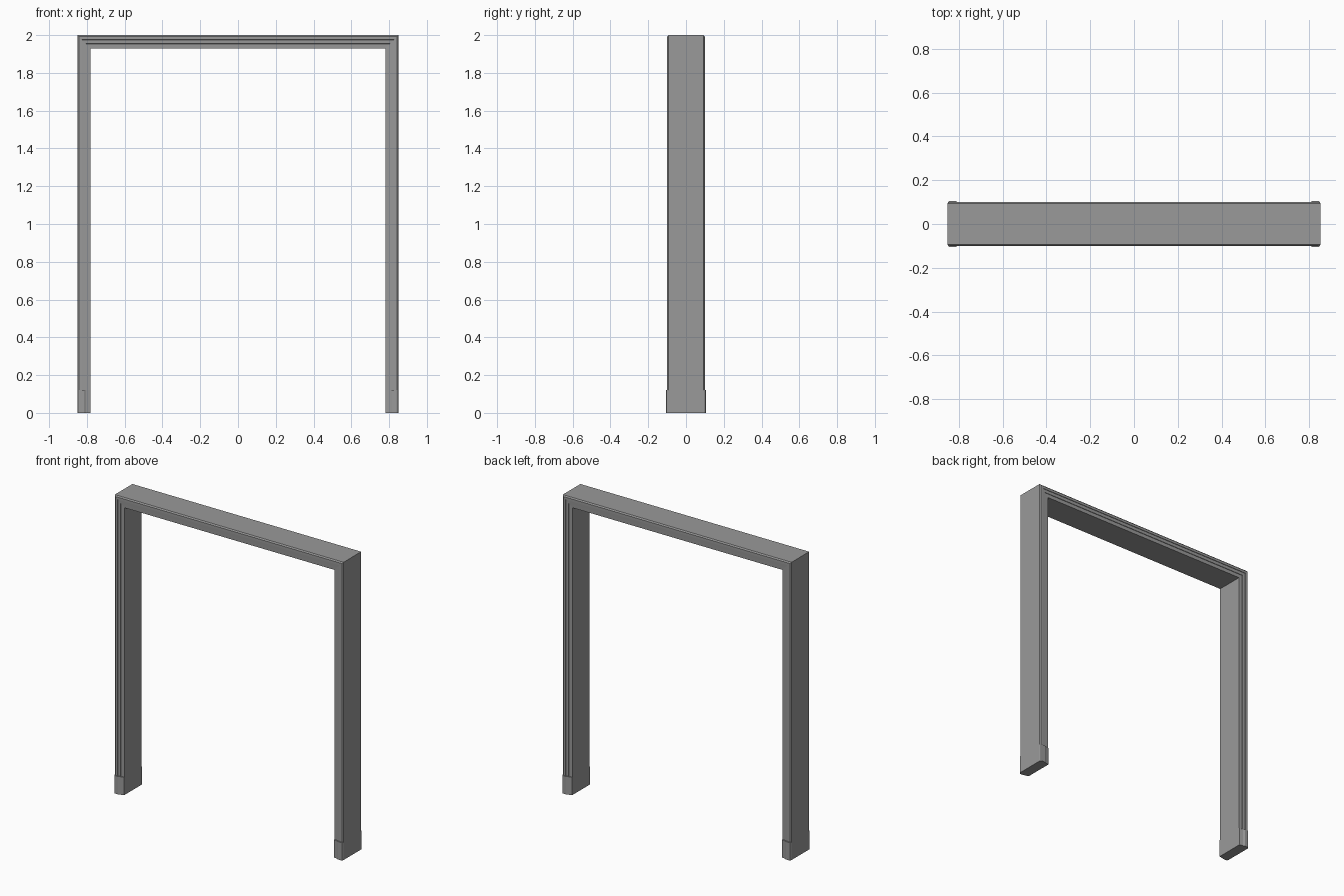
import bpy, bmesh

if "Cube" in bpy.data.objects:
    bpy.data.objects.remove(bpy.data.objects["Cube"])

HALF_W, TOP, PLINTH_H = 0.85, 2.0, 0.12

# Half cross-sections: (distance in from the outer edge, depth from the centre)
TRIM = [(0, .093), (.008, .1), (.024, .1), (.025, .097), (.045, .096),
        (.046, .093), (.07, .092)]
PLINTH = [(0, .095), (.004, .103), (.01, .106), (.034, .106), (.044, .101), (.07, .096)]

# Dark grey paint
paint = bpy.data.materials.new("dark_grey")
paint.diffuse_color = (.32, .32, .32, 1)
paint.use_nodes = True
paint.node_tree.nodes["Principled BSDF"].inputs["Base Color"].default_value = paint.diffuse_color


def section(half):
    """Closed cross-section, the same on the front and back."""
    return [(w, -d) for w, d in half] + [(w, d) for w, d in reversed(half)]


def loft(name, rings):
    """Skin a row of matching rings and cap both ends."""
    bm = bmesh.new()
    loops = [[bm.verts.new(p) for p in ring] for ring in rings]
    n = len(loops[0])
    for a, b in zip(loops, loops[1:]):
        for i in range(n):
            j = (i + 1) % n
            bm.faces.new((a[i], a[j], b[j], b[i]))
    bm.faces.new(loops[0])
    bm.faces.new(loops[-1])
    bmesh.ops.recalc_face_normals(bm, faces=bm.faces[:])
    mesh = bpy.data.meshes.new(name)
    bm.to_mesh(mesh)
    bm.free()
    mesh.materials.append(paint)
    obj = bpy.data.objects.new(name, mesh)
    bpy.context.collection.objects.link(obj)
    return obj


# Moulded frame: up the left jamb, mitred across the head, down the right jamb
trim = section(TRIM)
loft("door_frame", [
    [(s * (HALF_W - w), d, (TOP - w) if mitre else PLINTH_H) for w, d in trim]
    for s, mitre in ((-1, False), (-1, True), (1, True), (1, False))])

# Plinth block under each jamb
for side, s in (("left", -1), ("right", 1)):
    loft(side + "_plinth_block", [
        [(s * (HALF_W - w), d, z) for w, d in section(PLINTH)]
        for z in (0, PLINTH_H)])
